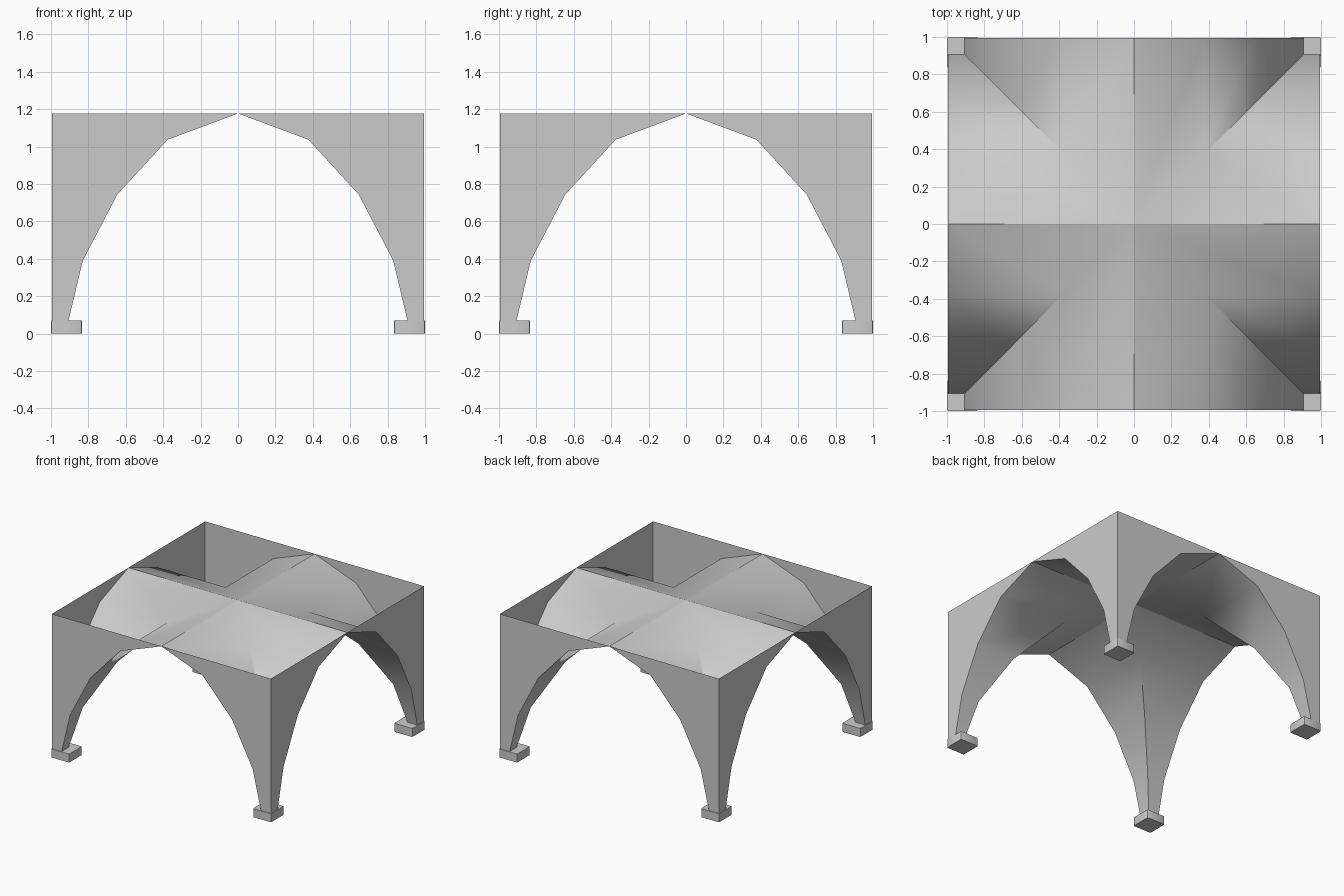
import bpy, bmesh, math
from mathutils import Matrix, Vector

default = bpy.data.objects.get("Cube")
if default:
    bpy.data.objects.remove(default, do_unlink=True)

stone = bpy.data.materials.new("pale_grey_stone")
stone.use_nodes = True
colour = (0.6, 0.6, 0.6, 1)
stone.diffuse_color = colour
stone.node_tree.nodes["Principled BSDF"].inputs["Base Color"].default_value = colour

WALL = 0.995       # distance of the walls from the centre
TOP = 1.177        # height of the walls and the vault crown
FOOT = 0.07        # height of the feet
# Half arch from springing to crown: (offset, height)
ARCH = [(0.906, FOOT), (0.83, 0.39), (0.645, 0.744), (0.376, 1.037), (0, TOP)]


def make_object(name, bm, smooth=True):
    bmesh.ops.remove_doubles(bm, verts=bm.verts, dist=0.0005)
    mesh = bpy.data.meshes.new(name)
    bm.to_mesh(mesh)
    bm.free()
    mesh.materials.append(stone)
    obj = bpy.data.objects.new(name, mesh)
    bpy.context.collection.objects.link(obj)
    if smooth:
        bpy.ops.object.select_all(action='DESELECT')
        obj.select_set(True)
        bpy.context.view_layer.objects.active = obj
        bpy.ops.object.shade_smooth_by_angle(angle=math.radians(30))
    return obj


def add_eightfold(bm, points):
    """Repeat a face on both halves of all four sides."""
    for quarter in range(4):
        turn = Matrix.Rotation(quarter * math.pi / 2, 3, 'Z')
        for side in (1, -1):
            ring = [turn @ Vector((x * side, y, z)) for x, y, z in points]
            bm.faces.new([bm.verts.new(p) for p in ring[::side]])


# Groin vault: four arched webs meeting along the diagonals
bm = bmesh.new()
for (x0, z0), (x1, z1) in zip(ARCH, ARCH[1:]):
    add_eightfold(bm, [(x0, -x0, z0), (x0, -WALL, z0),
                       (x1, -WALL, z1), (x1, -x1, z1)])
make_object("groin_vault", bm)

# Thin outer walls pierced by the arches
bm = bmesh.new()
outline = [(x, -WALL, z) for x, z in reversed(ARCH)]
outline += [(WALL, -WALL, FOOT), (WALL, -WALL, TOP)]
add_eightfold(bm, outline)
make_object("arched_walls", bm)

# Square feet with softened upright edges
WIDTH = 0.165
for y, depth in ((-1, "front"), (1, "back")):
    for x, side in ((-1, "right"), (1, "left")):
        bm = bmesh.new()
        reach = 1 - WIDTH / 2
        place = (Matrix.Translation((x * reach, y * reach, FOOT / 2))
                 @ Matrix.Diagonal((WIDTH, WIDTH, FOOT, 1)))
        bmesh.ops.create_cube(bm, size=1, matrix=place)
        upright = [e for e in bm.edges
                   if abs(e.verts[0].co.z - e.verts[1].co.z) > FOOT / 2]
        bmesh.ops.bevel(bm, geom=upright, offset=0.008, segments=2,
                        profile=0.5, affect='EDGES')
        make_object(f"{depth}_{side}_foot", bm)
